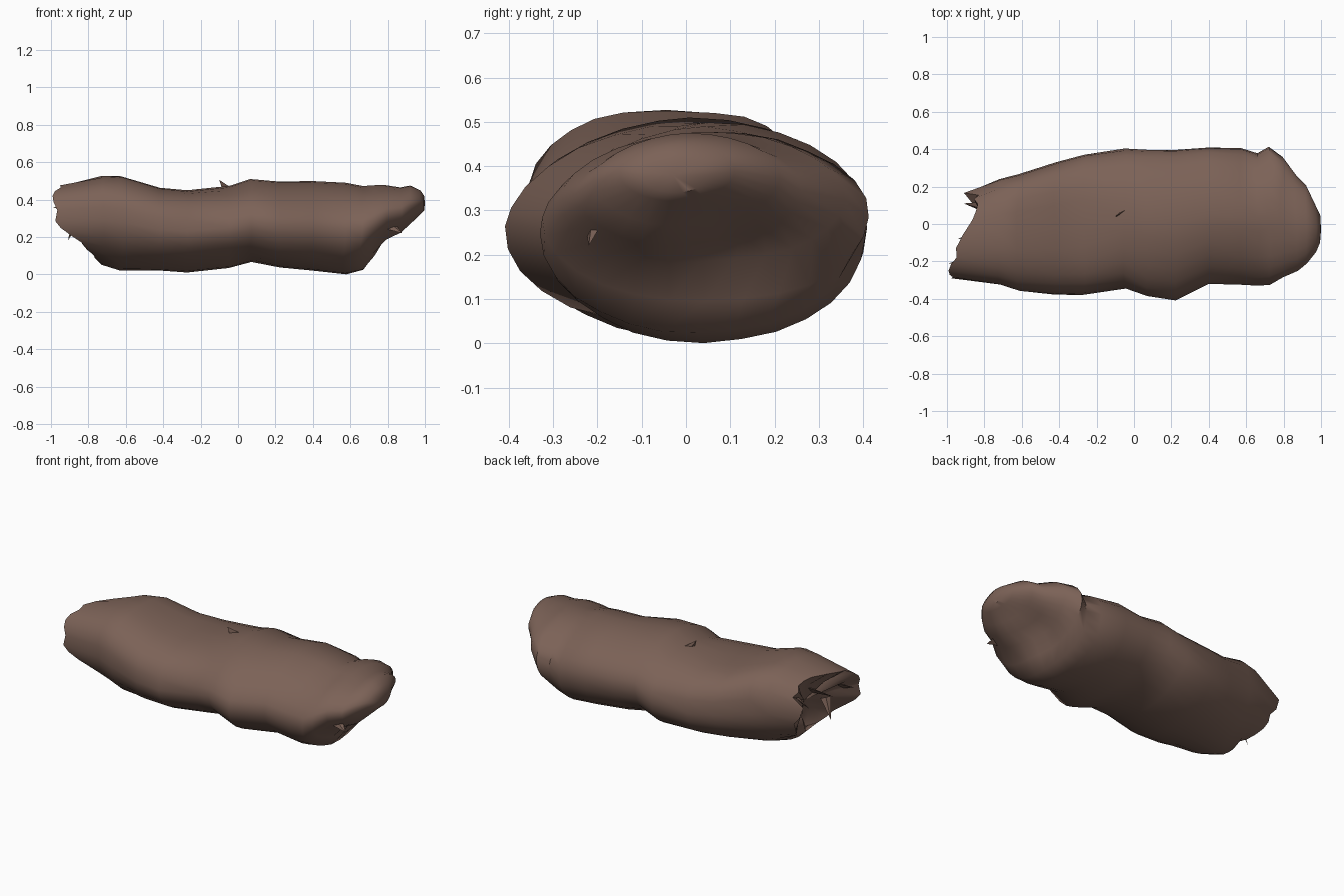
import bpy, bmesh, math, random
from mathutils import Vector, noise

random.seed(7)
old = bpy.data.objects.get("Cube")
if old:
    bpy.data.objects.remove(old, do_unlink=True)

SIDES = 28

# One dull brown for the whole lump
brown = bpy.data.materials.new("dull_brown")
brown.use_nodes = True
colour = (0.2, 0.122, 0.095, 1)
brown.diffuse_color = colour
shader = brown.node_tree.nodes["Principled BSDF"]
shader.inputs["Base Color"].default_value = colour
shader.inputs["Roughness"].default_value = 0.9

# Cross-sections along the body: x, y low, y high, z low, z high
SECTIONS = [
    (-.72, -.33, .24, .05, .53),
    (-.62, -.365, .27, .02, .53),
    (-.42, -.385, .33, .015, .465),
    (-.27, -.385, .37, .01, .45),
    (-.05, -.35, .41, .03, .475),
    (.07, -.385, .4, .065, .51),
    (.22, -.415, .4, .03, .5),
    (.4, -.32, .42, .02, .5),
    (.57, -.33, .41, 0, .49),
    (.66, -.33, .38, .02, .475),
    (.72, -.33, .42, .09, .48),
    (.79, -.29, .36, .17, .48),
    (.87, -.25, .27, .21, .465),
    (.92, -.21, .22, .26, .475),
    (.97, -.15, .11, .32, .45),
    (.99, -.1, .05, .34, .42),
]


def blend(x, left, right):
    """Fade a value across the middle of the body."""
    t = min(1, max(0, (x + .27) / .3))
    return left + (right - left) * t


def oval(x, y_low, y_high, z_low, z_high):
    """Oval as (y, z) points; a lower power gives a squarer corner."""
    points = []
    for i in range(SIDES):
        angle = math.tau * i / SIDES
        c, s = math.cos(angle), math.sin(angle)
        if s > 0:
            power = blend(x, .68, 1) if c > 0 else blend(x, .8, 1.15)
        else:
            power = .96 if c > 0 else blend(x, 1.12, 1)
        y = math.copysign(abs(c) ** power, c)
        z = math.copysign(abs(s) ** power, s)
        points.append(((y_low + y_high) / 2 + y * (y_high - y_low) / 2,
                       (z_low + z_high) / 2 + z * (z_high - z_low) / 2))
    return points


def lumpy_ring(bm, x, bounds):
    """Ring of the body with small uneven dents."""
    middle = Vector((x, (bounds[0] + bounds[1]) / 2, (bounds[2] + bounds[3]) / 2))
    ring = []
    for y, z in oval(x, *bounds):
        p = Vector((x, y, z))
        size = min(1, .99 + .04 * noise.noise(p * 6))
        q = middle + (p - middle) * size
        q.x += .02 * noise.noise(p * 4 + Vector((9, 0, 0)))
        ring.append(bm.verts.new(q))
    return ring


def bridge(bm, first, second):
    for i in range(SIDES):
        j = (i + 1) % SIDES
        bm.faces.new((first[i], first[j], second[j], second[i]))


def close_end(bm, ring, point):
    tip = bm.verts.new(point)
    for i in range(SIDES):
        bm.faces.new((ring[i], ring[(i + 1) % SIDES], tip))


def finish(name, bm):
    bmesh.ops.recalc_face_normals(bm, faces=bm.faces[:])
    mesh = bpy.data.meshes.new(name)
    bm.to_mesh(mesh)
    bm.free()
    mesh.materials.append(brown)
    obj = bpy.data.objects.new(name, mesh)
    bpy.context.collection.objects.link(obj)
    return obj


# Main body
bm = bmesh.new()
rings = [lumpy_ring(bm, row[0], row[1:]) for row in SECTIONS]

# Broken rim, reaching out at mid height and torn back at the upper rear
rim = []
for y, z in oval(-.3, -.29, .17, .09, .48):
    reach = max(0, 1 - ((z - .38) / .29) ** 2)
    x = -.76 - reach * (.18 - .2 * y) + random.uniform(-.01, .035)
    if y > -.05 and z > .36:
        x += .06
    rim.append(bm.verts.new((max(x, -1), y, z)))

# Torn hollow inside the rim
centre = Vector((-.8, -.04, .29))
hollow = []
for v in rim:
    p = centre.lerp(v.co, random.uniform(.55, .75))
    p.x += random.uniform(0, .05)
    hollow.append(bm.verts.new(p))

chain = [hollow, rim] + rings
for a, b in zip(chain, chain[1:]):
    bridge(bm, a, b)
close_end(bm, hollow, centre + Vector((.03, 0, 0)))
close_end(bm, rings[-1], (1, -.03, .38))

# Shallow hollow under the overhanging rounded end
dent_at = Vector((.83, .12, .26))
for v in bm.verts:
    near = max(0, 1 - (v.co - dent_at).length / .22)
    v.co += Vector((-.08, 0, .03)) * near

body = finish("lump_body", bm)

# Soft shading with creases at the torn edges
bpy.ops.object.select_all(action="DESELECT")
body.select_set(True)
bpy.context.view_layer.objects.active = body
bpy.ops.object.shade_smooth_by_angle(angle=math.radians(50))


def shard(name, base, tip, width):
    """Thin torn flake: a narrow three-sided spike."""
    base, tip = Vector(base), Vector(tip)
    along = (tip - base).normalized()
    side = along.orthogonal().normalized() * width
    flat = along.cross(side) * .4
    flake = bmesh.new()
    foot = [flake.verts.new(base + offset) for offset in (side, -side, flat)]
    point = flake.verts.new(tip)
    flake.faces.new(foot)
    for i in range(3):
        flake.faces.new((foot[i], foot[(i + 1) % 3], point))
    finish(name, flake)


# Loose flakes around the torn end and on the surface
shard("hanging_flake", (-.86, -.12, .3), (-.91, -.1, .18), .03)
shard("front_flake", (-.85, -.2, .34), (-.99, -.21, .36), .05)
shard("middle_flake", (-.8, -.04, .36), (-.94, -.08, .34), .04)
shard("back_flake", (-.8, .09, .36), (-.91, .11, .33), .04)
shard("top_flake", (-.06, .06, .45), (-.1, .04, .505), .03)
shard("end_flake", (.8, -.2, .27), (.88, -.22, .22), .04)
